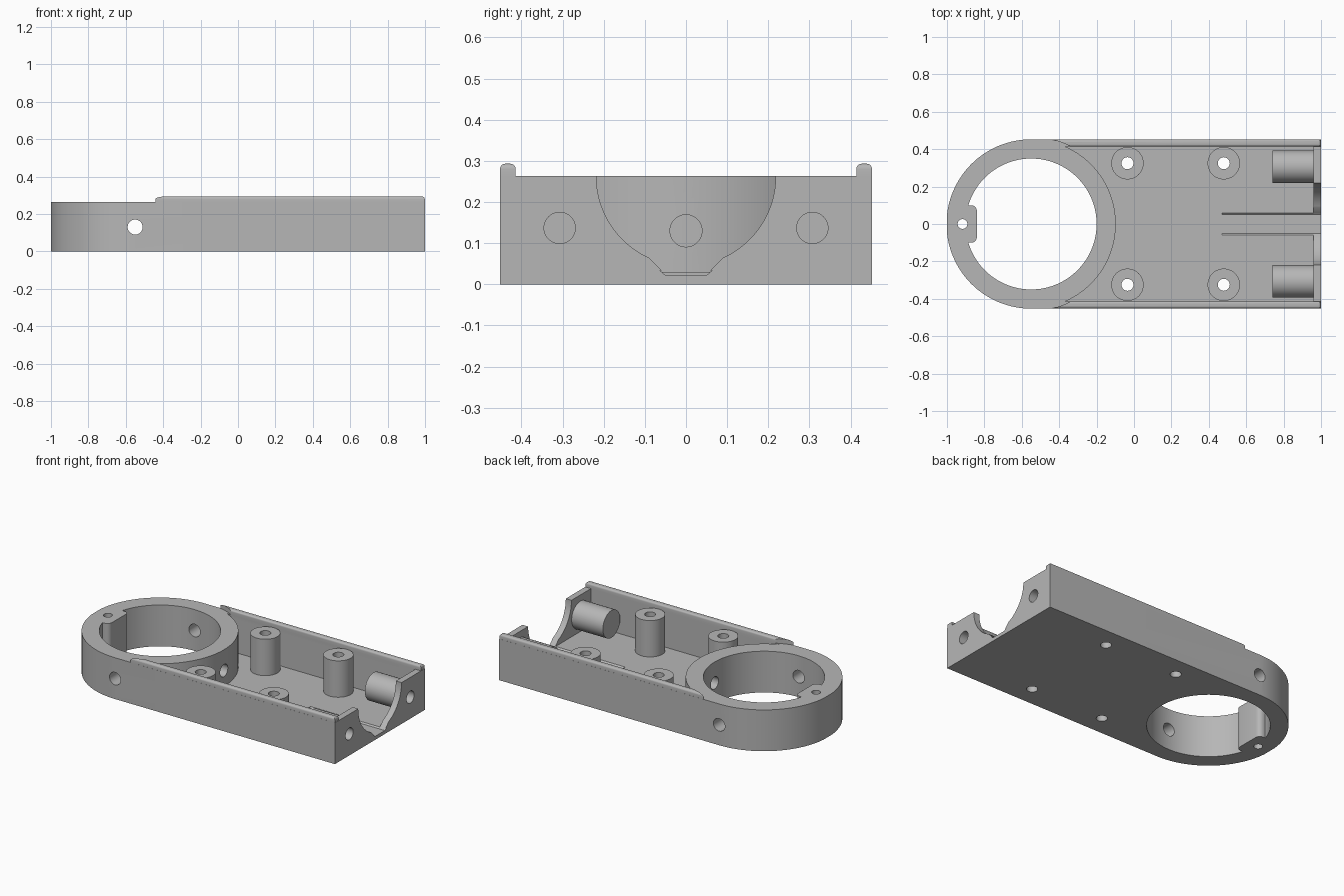
import bpy, bmesh, math
from mathutils import Matrix, Vector

if "Cube" in bpy.data.objects:
    bpy.data.objects.remove(bpy.data.objects["Cube"], do_unlink=True)

RING = (-0.55, 0)      # ring centre
OUTER, BORE = 0.4525, 0.35
TOP, FLOOR, WALL = 0.263, 0.03, 0.414
HOLE_Z = 0.13

grey = bpy.data.materials.new("matte grey")
grey.use_nodes = True
colour = (0.47, 0.47, 0.47, 1)
grey.diffuse_color = colour
grey.node_tree.nodes["Principled BSDF"].inputs["Base Color"].default_value = colour


def finish(name, bm):
    bmesh.ops.recalc_face_normals(bm, faces=bm.faces)
    mesh = bpy.data.meshes.new(name)
    bm.to_mesh(mesh)
    bm.free()
    mesh.materials.append(grey)
    ob = bpy.data.objects.new(name, mesh)
    bpy.context.collection.objects.link(ob)
    return ob


def prism(name, points, start, depth):
    """Extrude a closed outline of 3D points along an axis."""
    bm = bmesh.new()
    face = bm.faces.new([bm.verts.new(Vector(p) + Vector(start)) for p in points])
    ext = bmesh.ops.extrude_face_region(bm, geom=[face])["geom"]
    bmesh.ops.translate(bm, vec=depth, verts=[v for v in ext if isinstance(v, bmesh.types.BMVert)])
    return finish(name, bm)


def box(name, lo, hi, bevel=0, pick=None):
    bm = bmesh.new()
    bmesh.ops.create_cube(bm, size=1)
    for v in bm.verts:
        v.co = [lo[i] if v.co[i] < 0 else hi[i] for i in range(3)]
    if bevel:
        edges = [e for e in bm.edges if pick(e)]
        bmesh.ops.bevel(bm, geom=edges, offset=bevel, segments=5, profile=0.5, affect='EDGES')
    return finish(name, bm)


def rod(name, a, b, radius, sides=48):
    """Cylinder between two points."""
    a, b = Vector(a), Vector(b)
    bm = bmesh.new()
    turn = (b - a).to_track_quat('Z', 'Y').to_matrix().to_4x4()
    bmesh.ops.create_cone(bm, cap_ends=True, segments=sides, radius1=radius, radius2=radius,
                          depth=(b - a).length, matrix=Matrix.Translation((a + b) / 2) @ turn)
    return finish(name, bm)


def combine(target, tool, operation):
    mod = target.modifiers.new("combine", 'BOOLEAN')
    mod.operation, mod.solver, mod.object = operation, 'EXACT', tool
    bpy.context.view_layer.objects.active = target
    bpy.ops.object.modifier_apply(modifier=mod.name)
    bpy.data.objects.remove(tool, do_unlink=True)


def cut(target, tool):
    combine(target, tool, 'DIFFERENCE')


def join(target, tool):
    combine(target, tool, 'UNION')


# Body: half round at one end, square at the other
outline = [(1, -OUTER, 0), (1, OUTER, 0)]
for i in range(65):
    t = math.pi * (0.5 + i / 64)
    outline.append((max(-1, RING[0] + OUTER * math.cos(t)), OUTER * math.sin(t), 0))
body = prism("housing", outline, (0, 0, 0), (0, 0, TOP))

# Open pocket, stopping at the outside of the ring
pocket = box("pocket", (-0.5, -WALL, FLOOR), (0.96, WALL, 0.5))
cut(pocket, rod("ring_keep", (*RING, -0.2), (*RING, 0.7), OUTER, 128))
cut(body, pocket)
cut(body, rod("bore", (*RING, -0.2), (*RING, 0.7), BORE, 128))

# Rounded notch with a funnel bottom in the end wall
cut(body, rod("notch", (0.94, 0, TOP), (1.1, 0, TOP), 0.218, 96))
funnel = [(0, -0.09, 0.065), (0, -0.055, FLOOR), (0, 0.055, FLOOR), (0, 0.09, 0.065), (0, 0, 0.12)]
cut(body, prism("funnel", funnel, (0.94, 0, 0), (0.2, 0, 0)))

# Shallow groove in the floor
groove = [(0, -0.064, 0.034), (0, -0.05, 0.022), (0, 0.05, 0.022), (0, 0.064, 0.034)]
cut(body, prism("groove", groove, (0.47, 0, 0), (0.7, 0, 0)))

# Key block inside the ring, with its vertical hole
join(body, box("key_block", (-0.95, -0.1, 0), (-0.84, 0.1, TOP), 0.03,
               lambda e: all(v.co.x > -0.9 for v in e.verts)
               and abs(e.verts[0].co.z - e.verts[1].co.z) > 0.1))
cut(body, rod("key_hole", (-0.917, 0, -0.2), (-0.917, 0, 0.5), 0.026))

for side in (-1, 1):
    # Rounded rail along the wall, cleared around the ring
    ys = sorted((side * WALL, side * 0.452))
    rail = box("rail", (-0.5, ys[0], 0.24), (0.9985, ys[1], 0.293), 0.013,
               lambda e: all(v.co.z > 0.28 for v in e.verts))
    cut(rail, rod("rail_clearance", (*RING, -0.2), (*RING, 0.7), 0.465, 128))
    join(body, rail)

    # Screw posts with through holes
    for x in (-0.035, 0.48):
        y = side * 0.325
        join(body, rod("post", (x, y, 0.01), (x, y, TOP - 0.001), 0.0865))
        cut(body, rod("post_hole", (x, y, -0.2), (x, y, 0.5), 0.032))

    # Horizontal bosses on the end wall, with blind holes
    y = side * 0.307
    join(body, rod("boss", (0.74, y, 0.137), (0.98, y, 0.137), 0.087))
    cut(body, rod("boss_hole", (0.78, y, 0.137), (1.1, y, 0.137), 0.038))

# Holes through the sides of the ring
cut(body, rod("cross_hole", (RING[0], -0.6, HOLE_Z), (RING[0], 0.6, HOLE_Z), 0.04))
cut(body, rod("inner_hole", (-0.3, 0, HOLE_Z), (-0.03, 0, HOLE_Z), 0.039))

bpy.ops.object.select_all(action='DESELECT')
body.select_set(True)
bpy.context.view_layer.objects.active = body
bpy.ops.object.shade_smooth_by_angle(angle=math.radians(30))
